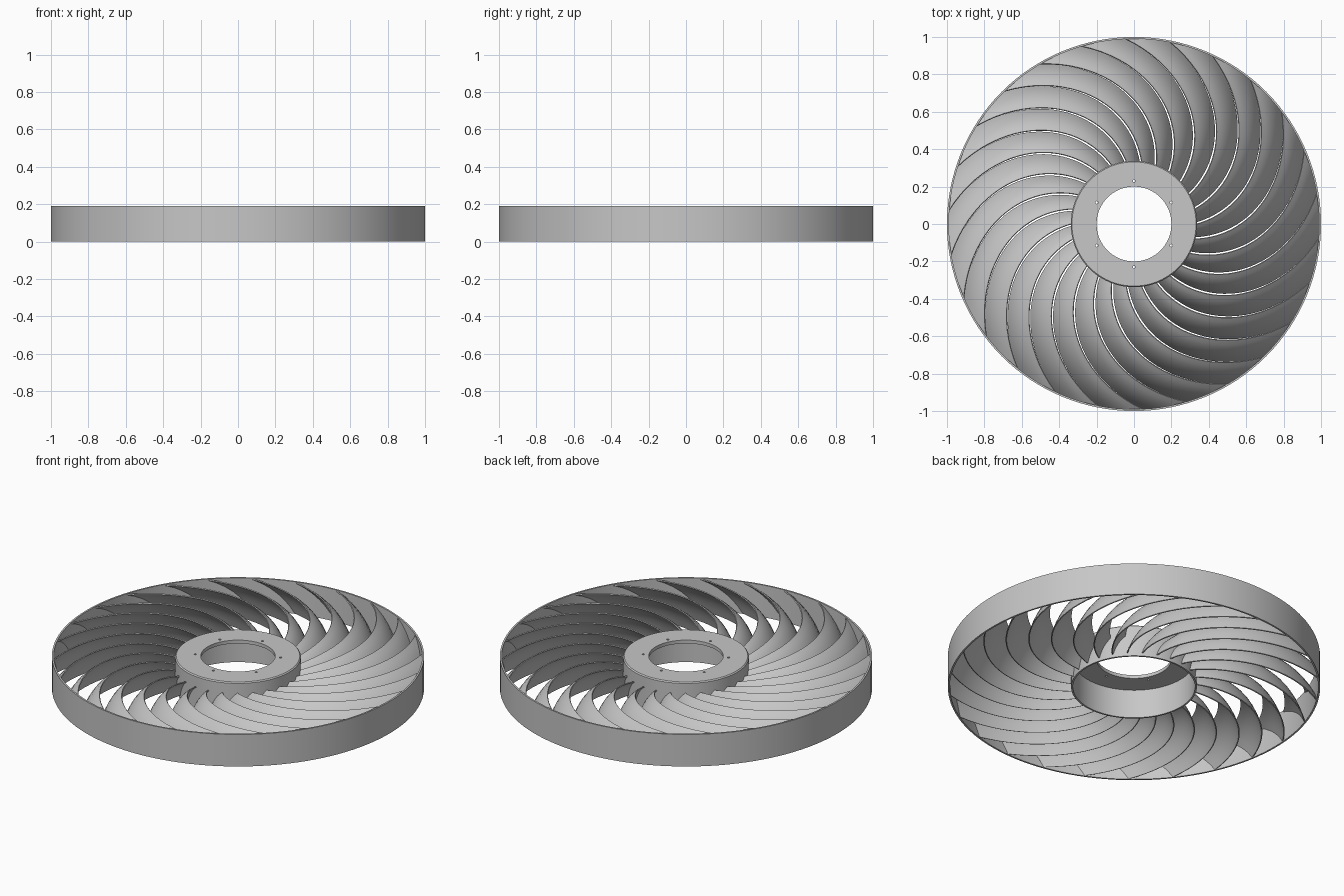
import bpy
import bmesh
from math import cos, sin, pi, radians

cube = bpy.data.objects.get("Cube")
if cube:
    bpy.data.objects.remove(cube, do_unlink=True)

HEIGHT = 0.19
BLADES = 26
HUB_R = 0.338

grey = bpy.data.materials.new("plain_grey")
grey.use_nodes = True
colour = (0.57, 0.57, 0.57, 1)
grey.diffuse_color = colour
grey.node_tree.nodes["Principled BSDF"].inputs["Base Color"].default_value = colour


def make_object(name, bm):
    bmesh.ops.recalc_face_normals(bm, faces=bm.faces)
    mesh = bpy.data.meshes.new(name)
    bm.to_mesh(mesh)
    bm.free()
    mesh.materials.append(grey)
    obj = bpy.data.objects.new(name, mesh)
    bpy.context.collection.objects.link(obj)
    return obj


def activate(obj):
    bpy.ops.object.select_all(action="DESELECT")
    obj.select_set(True)
    bpy.context.view_layer.objects.active = obj


def smooth(obj):
    activate(obj)
    bpy.ops.object.shade_smooth_by_angle(angle=radians(30))


def lathe(name, profile, segments):
    """Revolve a closed (radius, height) profile about z."""
    bm = bmesh.new()
    rings = []
    for i in range(segments):
        a = 2 * pi * i / segments
        rings.append([bm.verts.new((r * cos(a), r * sin(a), z)) for r, z in profile])
    n = len(profile)
    for i in range(segments):
        a, b = rings[i], rings[(i + 1) % segments]
        for j in range(n):
            k = (j + 1) % n
            bm.faces.new((a[j], b[j], b[k], a[k]))
    return make_object(name, bm)


# Outer rim: a thin upright band
rim = lathe("outer_rim", [(0.99, 0), (1, 0), (1, HEIGHT), (0.99, HEIGHT)], 128)
smooth(rim)

# Hub: an upside-down cup with a round opening in its top plate
hub = lathe("hub", [
    (HUB_R - 0.01, 0), (HUB_R, 0), (HUB_R, HEIGHT - 0.006),
    (HUB_R - 0.006, HEIGHT), (0.2, HEIGHT), (0.2, HEIGHT - 0.02),
    (HUB_R - 0.01, HEIGHT - 0.02)], 96)

# Six small bolt holes through the top plate
bm = bmesh.new()
for i in range(6):
    a = pi / 2 + i * pi / 3
    made = bmesh.ops.create_cone(bm, cap_ends=True, segments=12,
                                 radius1=0.007, radius2=0.007, depth=0.1)
    bmesh.ops.translate(bm, verts=made["verts"],
                        vec=(0.23 * cos(a), 0.23 * sin(a), HEIGHT))
cutter = make_object("bolt_hole_cutter", bm)
cutter.hide_render = True
cut = hub.modifiers.new("bolt_holes", "BOOLEAN")
cut.operation = "DIFFERENCE"
cut.solver = "EXACT"
cut.object = cutter
activate(hub)
bpy.ops.object.modifier_apply(modifier=cut.name)
bpy.data.objects.remove(cutter, do_unlink=True)
smooth(hub)


# Swept blades: each leans over and bulges between a low and a high edge
def blade_point(t, w, start):
    r = HUB_R - 0.007 + t * (0.994 - HUB_R + 0.007)
    sweep = radians(30 * t + 20 * t * t)
    width = 2 * pi / BLADES * (0.86 + 0.12 * t)
    low = 0.015 * (1 - t) + 0.004
    high = 0.125 + 0.061 * (1 - (1 - t) ** 3)
    bulge = 4 * w * (1 - w)
    z = low + (high - low) * (w + 0.1 * bulge)
    a = start + sweep + width * (w - 0.08 * bulge)
    return r * cos(a), r * sin(a), z


ALONG, ACROSS = 24, 6
bm = bmesh.new()
for b in range(BLADES):
    start = radians(1.5) + 2 * pi * b / BLADES
    grid = [[bm.verts.new(blade_point(i / ALONG, j / ACROSS, start))
             for j in range(ACROSS + 1)] for i in range(ALONG + 1)]
    for i in range(ALONG):
        for j in range(ACROSS):
            bm.faces.new((grid[i][j], grid[i + 1][j],
                          grid[i + 1][j + 1], grid[i][j + 1]))
bm.normal_update()
bmesh.ops.solidify(bm, geom=bm.faces[:], thickness=0.006)
blades = make_object("swept_blades", bm)
smooth(blades)
